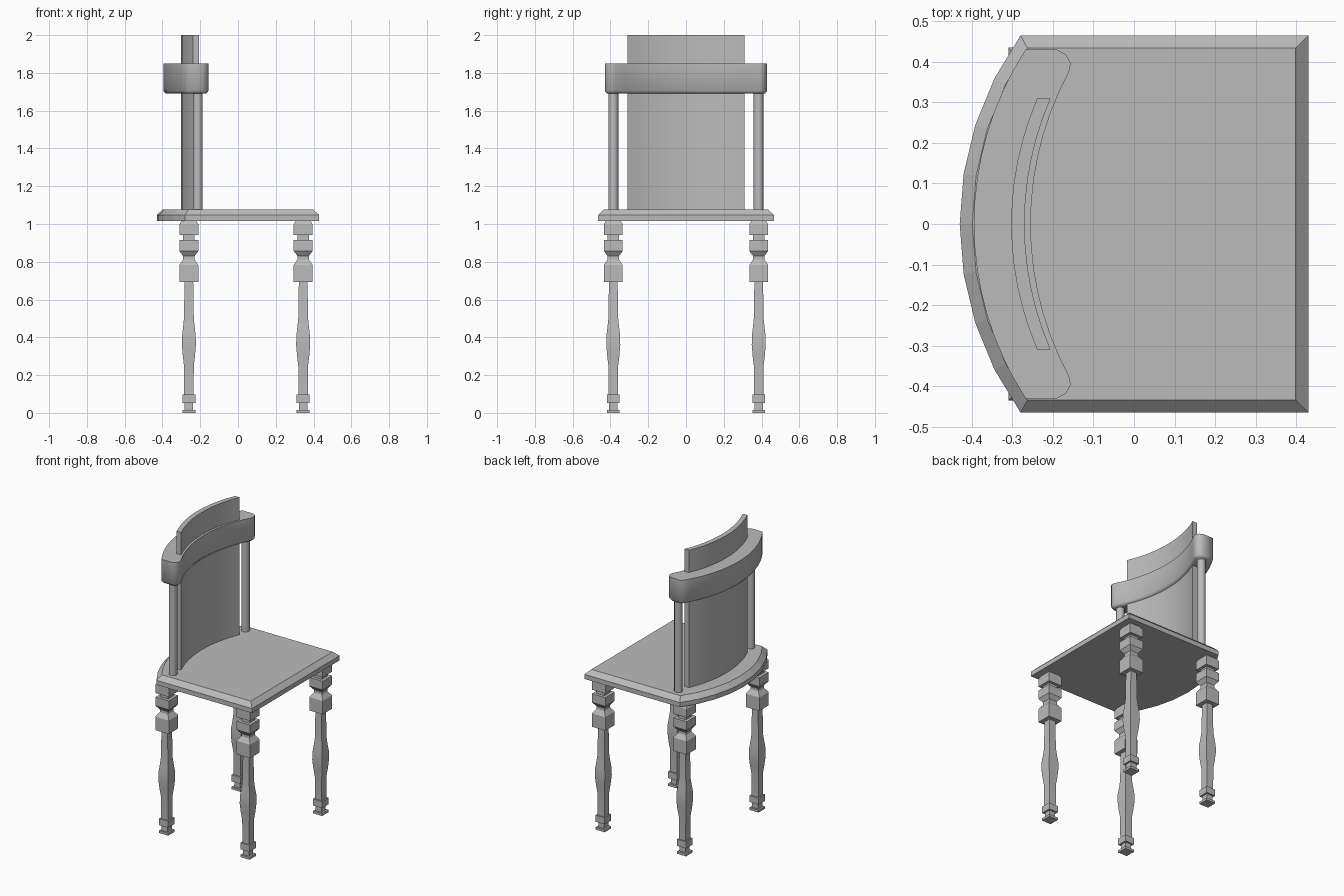
import bpy, bmesh, math
from mathutils import Vector

cube = bpy.data.objects.get("Cube")
if cube:
    bpy.data.objects.remove(cube, do_unlink=True)

grey = bpy.data.materials.new("plain grey")
grey.use_nodes = True
COLOUR = (0.5, 0.5, 0.5, 1)
grey.diffuse_color = COLOUR
grey.node_tree.nodes["Principled BSDF"].inputs["Base Color"].default_value = COLOUR


def arc(x_mid, radius, half, steps):
    """Plan curve bulging to -x, from +half to -half in y."""
    end = math.asin(half / radius)
    points = []
    for i in range(steps + 1):
        a = end * (1 - 2 * i / steps)
        points.append((x_mid + radius * (1 - math.cos(a)), radius * math.sin(a)))
    return points


def loft(name, rings, smooth_angle=None):
    """Join rings of 3D points into a closed solid."""
    bm = bmesh.new()
    loops = [[bm.verts.new(p) for p in ring] for ring in rings]
    n = len(loops[0])
    for low, high in zip(loops, loops[1:]):
        for i in range(n):
            j = (i + 1) % n
            bm.faces.new((low[i], low[j], high[j], high[i]))
    bm.faces.new(loops[0][::-1])
    bm.faces.new(loops[-1])
    bmesh.ops.recalc_face_normals(bm, faces=bm.faces)
    mesh = bpy.data.meshes.new(name)
    bm.to_mesh(mesh)
    bm.free()
    mesh.materials.append(grey)
    obj = bpy.data.objects.new(name, mesh)
    bpy.context.collection.objects.link(obj)
    if smooth_angle:
        bpy.ops.object.select_all(action='DESELECT')
        obj.select_set(True)
        bpy.context.view_layer.objects.active = obj
        bpy.ops.object.shade_smooth_by_angle(angle=math.radians(smooth_angle))
    return obj


def at(outline, z):
    return [(x, y, z) for x, y in outline]


def inset(outline, d):
    """Move a closed outline inwards along its corner normals."""
    n = len(outline)
    area = sum(outline[i - 1][0] * outline[i][1] - outline[i][0] * outline[i - 1][1]
               for i in range(n))
    side = 1 if area > 0 else -1
    result = []
    for i, p in enumerate(outline):
        p = Vector(p)
        a = (p - Vector(outline[i - 1])).normalized()
        b = (Vector(outline[(i + 1) % n]) - p).normalized()
        na, nb = Vector((-a.y, a.x)) * side, Vector((-b.y, b.x)) * side
        m = (na + nb) / (1 + na.dot(nb))
        result.append(tuple(p + m * d))
    return result


# Seat slab with a curved rear and a chamfered top edge
seat = arc(-0.43, 0.796, 0.465, 8) + [(0.43, -0.465), (0.43, 0.465)]
loft("seat", [at(seat, 1.016), at(seat, 1.047), at(inset(seat, 0.031), 1.077)])

# Curved back panel
panel = arc(-0.303, 0.78, 0.31, 12) + arc(-0.27, 0.78, 0.31, 12)[::-1]
loft("back_panel", [at(panel, 1.07), at(panel, 2.0)], 40)

# Curved top rail with rounded arm ends and a softened underside
inner = arc(-0.255, 0.79, 0.375, 14)[::-1]
tip = [(-0.156, 0.397), (-0.168, 0.418), (-0.19, 0.43)]
rail = (arc(-0.395, 0.79, 0.43, 16) + [(x, -y) for x, y in tip[::-1]]
        + inner + tip)
loft("top_rail", [at(inset(rail, 0.012), 1.69), at(rail, 1.705), at(rail, 1.85)], 60)

# Round posts between seat and rail
for side, y in (("left", 0.384), ("right", -0.384)):
    ring = [(-0.213 + 0.026 * math.cos(math.tau * i / 12),
             y + 0.026 * math.sin(math.tau * i / 12)) for i in range(12)]
    loft(side + "_back_post", [at(ring, 1.07), at(ring, 1.70)], 40)

# Square turned legs: (height, half width)
LEG = [(0, .034), (.016, .034), (.016, .022), (.053, .022), (.053, .034),
       (.097, .034), (.097, .025), (.25, .026), (.30, .032), (.36, .037),
       (.41, .036), (.46, .030), (.50, .026), (.693, .023), (.693, .05),
       (.783, .05), (.812, .03), (.83, .03), (.857, .05), (.915, .05),
       (.915, .03), (.942, .03), (.942, .05), (.998, .05), (1.018, .038)]
CORNERS = ((-1, -1), (1, -1), (1, 1), (-1, 1))
for end, x in (("front", 0.345), ("rear", -0.26)):
    for side, y in (("left", 0.385), ("right", -0.385)):
        rings = [[(x + h * cx, y + h * cy, z) for cx, cy in CORNERS] for z, h in LEG]
        loft(end + "_" + side + "_leg", rings, 25)
